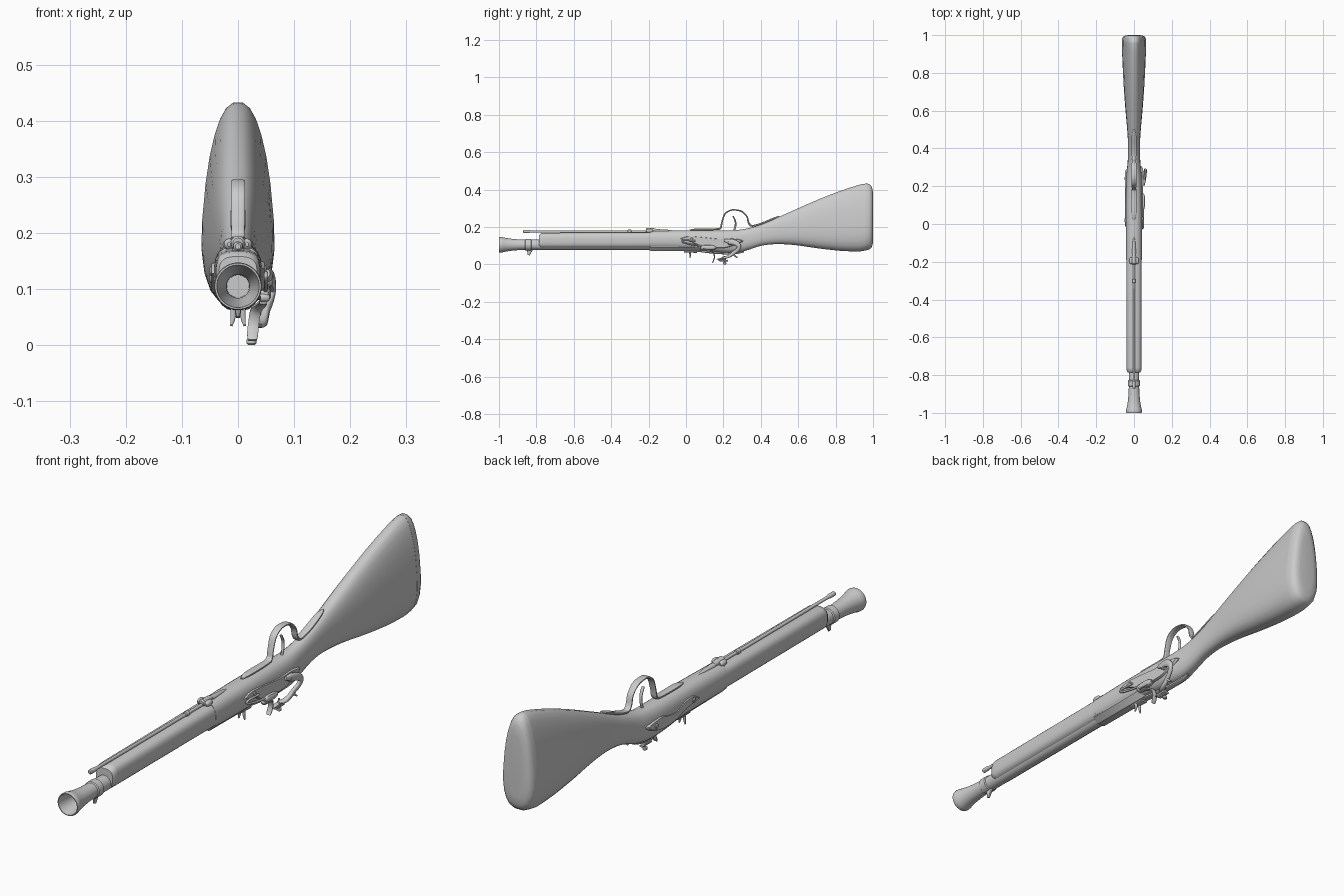
import bpy, bmesh, math
from mathutils import Vector


def finish(name, bm, angle=40):
    bmesh.ops.recalc_face_normals(bm, faces=bm.faces)
    me = bpy.data.meshes.new(name)
    bm.to_mesh(me)
    bm.free()
    ob = bpy.data.objects.new(name, me)
    bpy.context.collection.objects.link(ob)
    bpy.ops.object.select_all(action='DESELECT')
    ob.select_set(True)
    bpy.context.view_layer.objects.active = ob
    bpy.ops.object.shade_smooth_by_angle(angle=math.radians(angle))
    return ob


def loft(name, rings, angle=40):
    """Skin a list of closed rings and cap both ends."""
    bm = bmesh.new()
    vs = [[bm.verts.new(p) for p in r] for r in rings]
    n = len(vs[0])
    for a, b in zip(vs, vs[1:]):
        for i in range(n):
            bm.faces.new((a[i], a[(i + 1) % n], b[(i + 1) % n], b[i]))
    bm.faces.new(vs[0])
    bm.faces.new(vs[-1])
    return finish(name, bm, angle)


def smooth(rows, steps):
    """Catmull-Rom interpolation of rows of numbers."""
    out = []
    for i in range(len(rows) - 1):
        p = [rows[max(0, min(len(rows) - 1, i + k))] for k in (-1, 0, 1, 2)]
        for s in range(steps):
            t = s / steps
            out.append([0.5 * (2 * b + (c - a) * t + (2 * a - 5 * b + 4 * c - d) * t * t
                               + (3 * b - a - 3 * c + d) * t ** 3) for a, b, c, d in zip(*p)])
    return out + [list(rows[-1])]


def oval(n, e):
    """Unit superellipse; e = 1 is round, smaller is squarer."""
    f = lambda v: math.copysign(abs(v) ** e, v)
    return [(f(math.cos(a)), f(math.sin(a))) for a in [2 * math.pi * (i + .5) / n for i in range(n)]]


def body(name, rows, e=0.75, n=24):
    """Stock section rows: y, half width, low z, high z, taper towards high z."""
    rings = []
    for y, w, lo, hi, k in rows:
        c, h = (lo + hi) / 2, (hi - lo) / 2
        rings.append([(w * u * (1 - k * (v + .3)), y, c + h * v) for u, v in oval(n, e)])
    return loft(name, rings)


def sweep(name, rows, e=1, n=10, steps=5):
    """Rows: x, y, z, half width across x, half thickness."""
    rows = smooth(rows, steps) if steps > 1 else rows
    pts = [Vector(r[:3]) for r in rows]
    rings = []
    for i, r in enumerate(rows):
        t = (pts[min(i + 1, len(pts) - 1)] - pts[max(i - 1, 0)]).normalized()
        side = (Vector((1, 0, 0)) - t * t.x).normalized()
        up = side.cross(t)
        rings.append([pts[i] + side * u * r[3] + up * v * r[4] for u, v in oval(n, e)])
    return loft(name, rings)


def lathe(name, prof, z, n=32, cap=True):
    """Turned shape about a y-directed axis; prof holds (y, radius)."""
    return loft(name, [[(r * math.cos(a), y, z + r * math.sin(a)) for a in
                        [2 * math.pi * (i + .5) / n for i in range(n)]] for y, r in prof], 35)


def plate(name, outline, x0, x1):
    """Flat plate from a rounded (y, z) outline with a chamfered outer face."""
    pts = smooth(outline + outline[:1], 4)[:-1]
    cy = sum(p[0] for p in pts) / len(pts)
    cz = sum(p[1] for p in pts) / len(pts)
    xm = x0 + (x1 - x0) * .6
    ring = lambda x, s: [(x, cy + (y - cy) * s, cz + (z - cz) * s) for y, z in pts]
    return loft(name, [ring(x0, 1), ring(xm, 1), ring(x1, .94)], 25)


def pin(name, x0, x1, y, z, r, n=14):
    ring = lambda x, s: [(x, y + s * r * math.cos(2 * math.pi * i / n),
                          z + s * r * math.sin(2 * math.pi * i / n)) for i in range(n)]
    return loft(name, [ring(x0, 1), ring(x0 + (x1 - x0) * .75, 1), ring(x1, .7)])


# Fore-end of the stock, with rounded nose
body("fore_stock", [(-.785, .034, .094, .158, 0), (-.775, .039, .088, .167, 0),
                    (-.76, .040, .087, .169, 0), (-.18, .041, .087, .172, 0)], .65)

# Lock section, wrist and butt
butt = [(-.19, .042, .083, .178, 0), (0, .043, .08, .182, 0), (.12, .043, .07, .182, 0),
        (.2, .042, .062, .182, .02), (.27, .040, .062, .184, .04), (.33, .034, .076, .193, .05),
        (.40, .032, .099, .213, .06), (.48, .035, .108, .247, .08), (.58, .044, .103, .292, .12),
        (.70, .054, .086, .345, .18), (.82, .061, .072, .392, .22), (.92, .065, .068, .425, .25),
        (.962, .066, .074, .433, .25)]
body("rear_stock", smooth(butt, 3), .8)
body("butt_plate", [(.96, .0665, .073, .4335, .25), (.978, .065, .078, .432, .25),
                    (.991, .059, .087, .421, .24), (.998, .047, .105, .40, .22),
                    (1.0, .03, .135, .36, .2)], .8)

# Barrel with flared, hollow muzzle and octagonal breech
lathe("barrel", [(.06, .028), (-.80, .0275), (-.86, .0275), (-.90, .029), (-.94, .033),
                 (-.975, .039), (-.982, .0415), (-.995, .0425), (-1, .041), (-1, .038), (-.97, .034),
                 (-.93, .027), (-.89, .021), (-.80, .018)], .105)
lathe("breech", [(-.195, .034), (-.19, .037), (.07, .039), (.08, .035)], .107, 8)
sweep("breech_tang", [(0, .06, .074, .014, .006), (0, .16, .062, .013, .006),
                      (0, .26, .060, .011, .006), (0, .31, .069, .006, .004)], .6)

# Lug under the muzzle and notched rear sight
lathe("sight_collar", [(-.862, .027), (-.858, .031), (-.83, .031), (-.826, .027)], .105)
sweep("front_sight", [(0, -.835, .082, .007, .018), (0, -.838, .065, .006, .011),
                      (0, -.842, .05, .004, .007)], .8)
sweep("sight_base", [(0, -.01, .068, .012, .005), (0, .06, .067, .014, .005)], .6, steps=1)
for s, tag in ((-1, "left"), (1, "right")):
    sweep("rear_sight_" + tag, [(s * .008, .022, .07, .006, .006), (s * .009, .022, .05, .005, .004),
                                (s * .012, .022, .034, .002, .003)])

# Ramrod with its tip and pipes
lathe("ramrod", [(-.872, .005), (-.868, .0085), (-.845, .0085), (-.83, .006), (-.19, .006)], .176, 12)
lathe("rod_pipe_small", [(-.313, .007), (-.31, .0095), (-.295, .0095), (-.292, .007)], .176, 14)
lathe("rod_pipe_large", [(-.215, .009), (-.21, .013), (-.2, .011), (-.175, .012), (-.16, .008)], .182, 14)
for s, tag in ((-1, "left"), (1, "right")):
    sweep("pipe_lobe_" + tag, [(s * .016, -.213, .18, .003, .004), (s * .016, -.205, .18, .009, .010),
                               (s * .016, -.185, .18, .009, .010), (s * .016, -.177, .18, .003, .004)])
lathe("rod_entry", [(-.16, .011), (-.1, .008), (-.06, .002)], .178, 14)

# Trigger guard: front plate, bow, and tang along the wrist
sweep("trigger_guard", [(0, .02, .184, .004, .003), (0, .06, .187, .014, .005),
                        (0, .16, .188, .013, .005), (0, .185, .196, .012, .005),
                        (0, .192, .225, .012, .004), (0, .207, .268, .013, .004),
                        (0, .235, .288, .013, .004), (0, .265, .291, .013, .004),
                        (0, .30, .282, .013, .004), (0, .326, .255, .012, .004),
                        (0, .336, .220, .012, .005), (0, .356, .206, .012, .005),
                        (0, .41, .221, .014, .005), (0, .47, .246, .012, .005),
                        (0, .50, .257, .004, .003)], .55, 12)
sweep("trigger", [(0, .255, .175, .004, .006), (0, .264, .205, .005, .005),
                  (0, .264, .23, .006, .004), (0, .254, .253, .006, .004), (0, .249, .257, .003, .002)])

# Lock plate on the right, scalloped side plate on the left
plate("lock_plate", [(-.035, .138), (.01, .15), (.08, .146), (.18, .136), (.26, .137), (.305, .125),
                     (.26, .103), (.2, .088), (.1, .092), (.03, .118)], .03, .047)
plate("side_plate", [(-.02, .128), (.02, .147), (.07, .143), (.11, .126), (.16, .128), (.21, .14),
                     (.29, .13), (.25, .104), (.19, .092), (.12, .098), (.06, .116)], -.03, -.047)
for i, (y, z) in enumerate(((.02, .132), (.24, .119))):
    pin("side_screw_%d" % i, -.04, -.051, y, z, .009)
pin("lock_screw", .04, .051, .03, .135, .008)
pin("hammer_pivot", .042, .062, .235, .118, .014)

# Curved cock with jaws, flint and jaw screw
sweep("hammer", [(.052, .205, .128, .005, .007), (.055, .235, .123, .008, .014),
                 (.060, .265, .115, .007, .014), (.061, .283, .098, .007, .011),
                 (.056, .275, .078, .007, .010), (.050, .255, .062, .007, .010),
                 (.046, .235, .047, .008, .009), (.040, .215, .038, .010, .007),
                 (.030, .195, .036, .010, .005)], .8, 12)
sweep("hammer_spur", [(.052, .25, .06, .005, .006), (.05, .262, .045, .004, .004),
                      (.049, .275, .037, .003, .003)])
sweep("upper_jaw", [(.026, .225, .019, .007, .004), (.026, .175, .021, .010, .004)], .6, steps=1)
sweep("flint", [(.026, .215, .028, .009, .005), (.026, .18, .028, .009, .005),
                (.026, .162, .028, .008, .001)], .4, steps=1)
sweep("jaw_screw", [(.024, .207, .045, .004, .004), (.024, .207, .012, .004, .004),
                    (.024, .207, .01, .009, .009), (.024, .207, .003, .009, .009),
                    (.024, .207, 0, .006, .006)], steps=1)

# Priming pan, frizzen and its spring
sweep("priming_pan", [(.044, .08, .092, .010, .006), (.046, .10, .092, .013, .012),
                      (.046, .14, .090, .013, .012), (.044, .16, .09, .009, .006)], .8)
sweep("frizzen", [(.045, .085, .077, .007, .004), (.042, .125, .073, .009, .004),
                  (.032, .146, .062, .010, .004), (.028, .152, .04, .010, .003),
                  (.026, .147, .02, .010, .003), (.026, .141, .009, .008, .003)], .6)
pin("frizzen_pivot", .04, .056, .085, .085, .008)
sweep("frizzen_spring", [(.049, .085, .098, .004, .004), (.05, .03, .106, .004, .004),
                         (.05, -.015, .118, .004, .004), (.05, -.012, .128, .004, .004),
                         (.05, .05, .126, .004, .004)])
